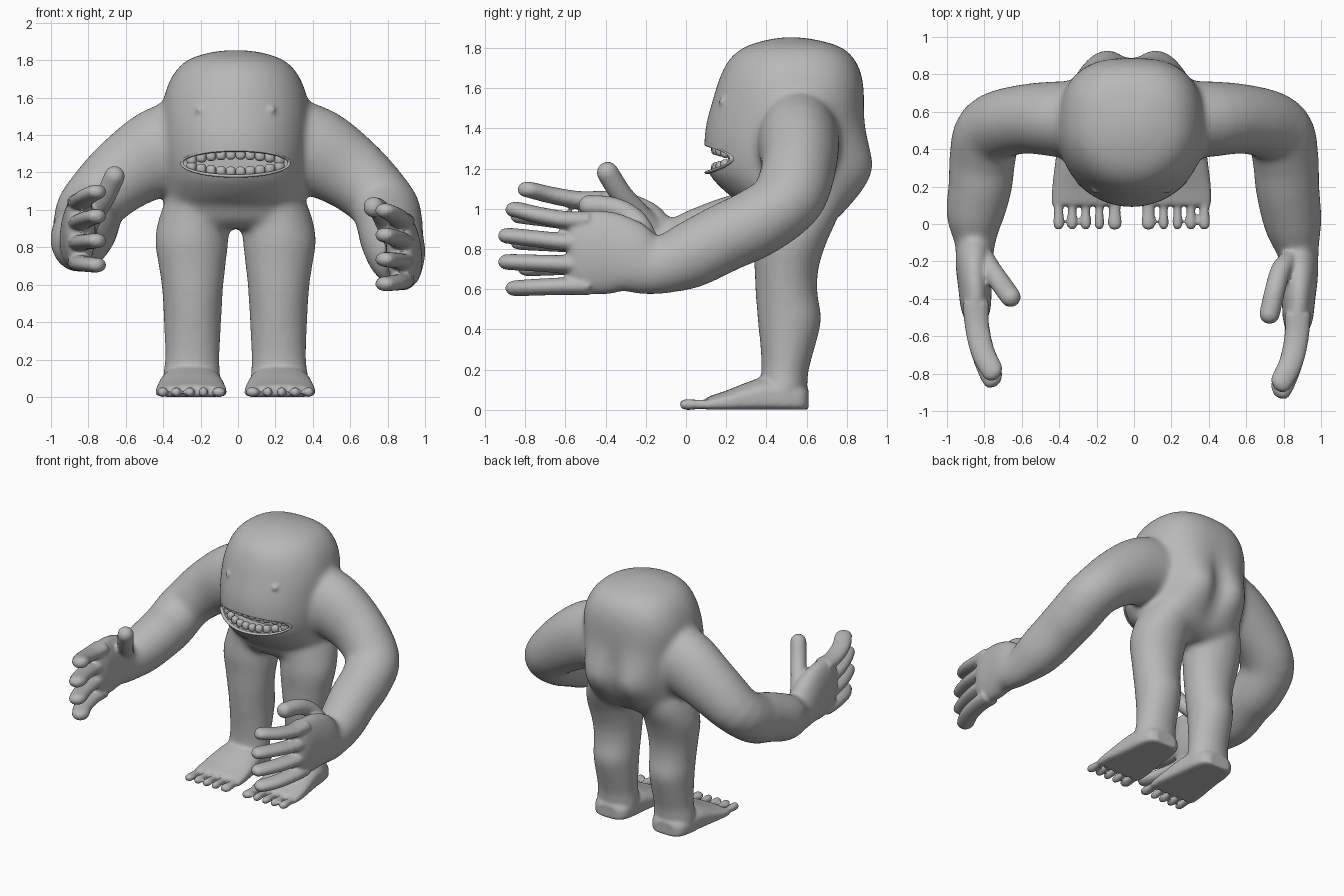
import bpy, bmesh, math
from mathutils import Vector, Matrix

cube = bpy.data.objects.get("Cube")
if cube:
    bpy.data.objects.remove(cube, do_unlink=True)

X, Y, Z = Vector((1, 0, 0)), Vector((0, 1, 0)), Vector((0, 0, 1))
MID = -.013  # the body stands slightly to the right of the arm span's centre
clay = bpy.data.materials.new("clay grey")
clay.use_nodes = True
colour = (0.48, 0.48, 0.48, 1)
clay.diffuse_color = colour
clay.node_tree.nodes["Principled BSDF"].inputs["Base Color"].default_value = colour


def spline(rows, steps=4):
    """Catmull-Rom interpolation of rows of numbers."""
    out = []
    for i in range(len(rows) - 1):
        a, b, c, d = (rows[min(max(k, 0), len(rows) - 1)] for k in range(i - 1, i + 3))
        for s in range(steps):
            t = s / steps
            out.append([q + t / 2 * (r - p + t * (2*p - 5*q + 4*r - w + t * (3*(q - r) + w - p)))
                        for p, q, r, w in zip(a, b, c, d)])
    return out + [list(rows[-1])]


def oval(c, u, v, low=2, high=2, n=32):
    """Superellipse ring; low and high are the powers of its two halves."""
    ring = []
    for i in range(n):
        a = math.tau * (i + 0.5) / n
        co, si = math.cos(a), math.sin(a)
        e = 2 / (high if si > 0 else low)
        ring.append(c + u * math.copysign(abs(co) ** e, co) + v * math.copysign(abs(si) ** e, si))
    return ring


def skin(bm, rings):
    loops = [[bm.verts.new(p) for p in r] for r in rings]
    n = len(loops[0])
    for a, b in zip(loops, loops[1:]):
        for i in range(n):
            bm.faces.new((a[i], a[(i + 1) % n], b[(i + 1) % n], b[i]))
    bm.faces.new(loops[0])
    bm.faces.new(loops[-1][::-1])


def ball(bm, c, size):
    m = Matrix.Translation(c) @ Matrix.Diagonal((*size, 1))
    bmesh.ops.create_uvsphere(bm, u_segments=24, v_segments=16, radius=1, matrix=m)


def tube(bm, rows):
    """Tapered limb through rows of x, y, z, half width, half height."""
    rows = spline(rows)
    pts = [Vector(r[:3]) for r in rows]
    rings = []
    for i, r in enumerate(rows):
        t = (pts[min(i + 1, len(pts) - 1)] - pts[max(i - 1, 0)]).normalized()
        u = t.cross(Z).normalized()
        rings.append(oval(pts[i], u * r[3], u.cross(t) * r[4]))
    skin(bm, rings)


def finish(name, bm):
    bmesh.ops.recalc_face_normals(bm, faces=bm.faces)
    me = bpy.data.meshes.new(name)
    bm.to_mesh(me)
    bm.free()
    me.materials.append(clay)
    ob = bpy.data.objects.new(name, me)
    bpy.context.collection.objects.link(ob)
    return ob


def blend(ob, voxel, iterations):
    """Fuse overlapping volumes into one soft skin."""
    mod = ob.modifiers.new("fuse", "REMESH")
    mod.mode, mod.voxel_size = "VOXEL", voxel
    mod = ob.modifiers.new("soften", "SMOOTH")
    mod.factor, mod.iterations = .5, iterations


def smooth(ob, angle=50):
    bpy.ops.object.select_all(action="DESELECT")
    ob.select_set(True)
    bpy.context.view_layer.objects.active = ob
    for mod in list(ob.modifiers):
        bpy.ops.object.modifier_apply(modifier=mod.name)
    bpy.ops.object.shade_smooth_by_angle(angle=math.radians(angle))


# Head and torso: height, half width, front, back
torso = [(.9, .3, .38, .66), (.95, .365, .32, .74), (1.02, .365, .28, .79), (1.08, .36, .2, .82),
         (1.18, .37, .11, .85), (1.3, .385, .09, .86), (1.42, .39, .1, .875), (1.55, .39, .135, .885),
         (1.66, .365, .17, .875), (1.75, .315, .22, .835), (1.81, .24, .3, .76), (1.845, .12, .42, .63),
         (1.855, .02, .5, .54)]
# Legs: height, centre, half width, front, back
leg = [(.02, .235, .155, .36, .59), (.1, .235, .158, .36, .605), (.19, .232, .147, .375, .61),
       (.3, .23, .15, .37, .64), (.45, .23, .157, .355, .675), (.58, .23, .165, .345, .655),
       (.7, .232, .18, .34, .66), (.83, .235, .197, .33, .7), (.94, .225, .19, .335, .75),
       (1.05, .2, .175, .34, .78), (1.18, .19, .12, .4, .72)]
# Feet: depth, half width, height
foot = [(.61, .08, .1), (.58, .125, .13), (.5, .15, .15), (.4, .162, .165), (.3, .175, .135),
        (.2, .187, .095), (.12, .19, .068), (.1, .187, .058)]
toes = [(.09, .036), (.172, .025), (.245, .025), (.317, .025), (.39, .028)]
# Arms: x, y, z, half width, half height
arm = [(.1, .56, 1.34, .19, .23), (.36, .56, 1.33, .205, .245), (.6, .56, 1.2, .185, .205),
       (.77, .5, 1.04, .185, .175), (.81, .35, .93, .178, .175), (.82, .2, .86, .172, .172),
       (.85, 0, .76, .155, .165), (.88, -.17, .705, .108, .135), (.885, -.28, .755, .1, .19),
       (.88, -.4, .78, .09, .215), (.875, -.52, .785, .08, .212), (.87, -.59, .785, .05, .19)]
thumbs = {1: [(.86, -.17, .78), (.79, -.24, .93), (.755, -.35, 1), (.725, -.48, 1.015)],
          -1: [(.86, -.08, .81), (.78, -.22, .96), (.71, -.32, 1.07), (.66, -.39, 1.18)]}

bulk = bmesh.new()
rings = [oval(Vector((0, (f + b) / 2, z)), X * w, Y * (b - f) / 2, 2, 2.6, 72)
         for z, w, f, b in spline(torso)]
# Buttocks swell from the lower back, with a cleft between them
for p in (p for ring in rings for p in ring):
    if p.y > .55:
        swell = math.exp(-((p.z - 1.2) / .19) ** 2)
        round_off = max(math.sin(math.pi * min((abs(p.x) + .03) / .38, 1)), 0)
        p.y += swell * (.09 * round_off - .035 * math.exp(-(p.x / .035) ** 2))
    p.x += MID
skin(bulk, rings)


def place(side, p):
    # The right hand is held a little higher and further back
    k = min(max((.35 - p[1]) * 2, 0), 1) if side < 0 else 0
    return (side * (p[0] - .03 * k * (p[1] < -.1)), p[1] + .06 * k, p[2] + .1 * k, *p[3:])


for side in (1, -1):
    skin(bulk, [oval(Vector((MID + side * x, (f + b) / 2, z)), X * w, Y * (b - f) / 2)
                for z, x, w, f, b in spline(leg)])
    tube(bulk, [place(side, p) for p in arm])
bulk = finish("bulk", bulk)
blend(bulk, .0145, 30)
smooth(bulk)

body = bmesh.new()
body.from_mesh(bulk.data)
bpy.data.objects.remove(bulk, do_unlink=True)

for side in (1, -1):
    # Feet and toes
    skin(body, [oval(Vector((MID + side * .237, y, h / 2)), X * w, Z * h / 2, 6, 2.1)
                for y, w, h in spline(foot)])
    for x, r in toes:
        tube(body, [(MID + side * x, y, .026, r * k, .026 * k)
                    for y, k in ((.15, 1), (.07, .9), (.01, 1.05), (-.02, .85), (-.032, .3))])
    # Fingers, from the lowest up
    for i in range(4):
        base, tip = .615 + .11 * i, .605 + .13 * i
        reach = -.84 - (.035 if i in (1, 2) else 0)
        path = [(.875, -.48, base, .07, .045), (.87, -.6, base, .066, .044),
                (.84, -.74, (base + tip) / 2, .064, .042), (.79, reach, tip, .06, .04),
                (.77, reach - .03, tip, .046, .034), (.757, reach - .045, tip, .015, .013)]
        tube(body, [place(side, p) for p in path])
    # Thumb
    thumb = thumbs[side]
    tube(body, [(side * x, y, z, .055, .055) for x, y, z in thumb])
    x, y, z = thumb[-1]
    ball(body, (side * x, y, z), (.055, .055, .055))
    # Eye bumps
    ball(body, (MID + side * .19, .185, 1.535), (.024, .024, .02))
body = finish("body", body)

# Mouth opening
hole = bmesh.new()
skin(hole, [oval(Vector((MID, y, 1.25)), X * .285, Z * .066, n=48) for y in (-.1, .28)])
hole = finish("mouth_cutter", hole)
hole.hide_render = True
blend(body, .0115, 5)
mod = body.modifiers.new("mouth", "BOOLEAN")
mod.operation, mod.solver, mod.object = "DIFFERENCE", "EXACT", hole
smooth(body)
bpy.data.objects.remove(hole, do_unlink=True)

# Teeth in two curved rows
for name, s in (("upper_teeth", 1), ("lower_teeth", -1)):
    teeth = bmesh.new()
    count = 10
    for i in range(count):
        x = .235 * (2 * i / (count - 1) - 1)
        y = .5 - .35 * math.sqrt(1 - (x / .36) ** 2)
        z = 1.25 + s * (.066 * math.sqrt(1 - (x / .285) ** 2) - .02)
        m = Matrix.Translation((MID + x, y, z)) @ Matrix.Rotation(x * 2.5, 4, "Z")
        bmesh.ops.create_cube(teeth, size=1, matrix=m @ Matrix.Diagonal((.052, .05, .054, 1)))
    teeth = finish(name, teeth)
    mod = teeth.modifiers.new("round", "BEVEL")
    mod.width, mod.segments = .02, 3
    smooth(teeth)

# Lip rim around the mouth
lip = bmesh.new()
rings = []
for i in range(64):
    a = math.tau * i / 64
    x, z = .287 * math.cos(a), 1.25 + .069 * math.sin(a)
    y = .475 - .375 * math.sqrt(1 - (x / .385) ** 2)
    out = Vector((math.cos(a), 0, math.sin(a)))
    rings.append(oval(Vector((MID + x, y + .006, z)), out * .009, Y * .014, n=10))
skin(lip, rings + rings[:1])
bmesh.ops.delete(lip, geom=[f for f in lip.faces if len(f.verts) > 4], context="FACES_ONLY")
bmesh.ops.remove_doubles(lip, verts=lip.verts, dist=.0001)
smooth(finish("lip_rim", lip), 80)
